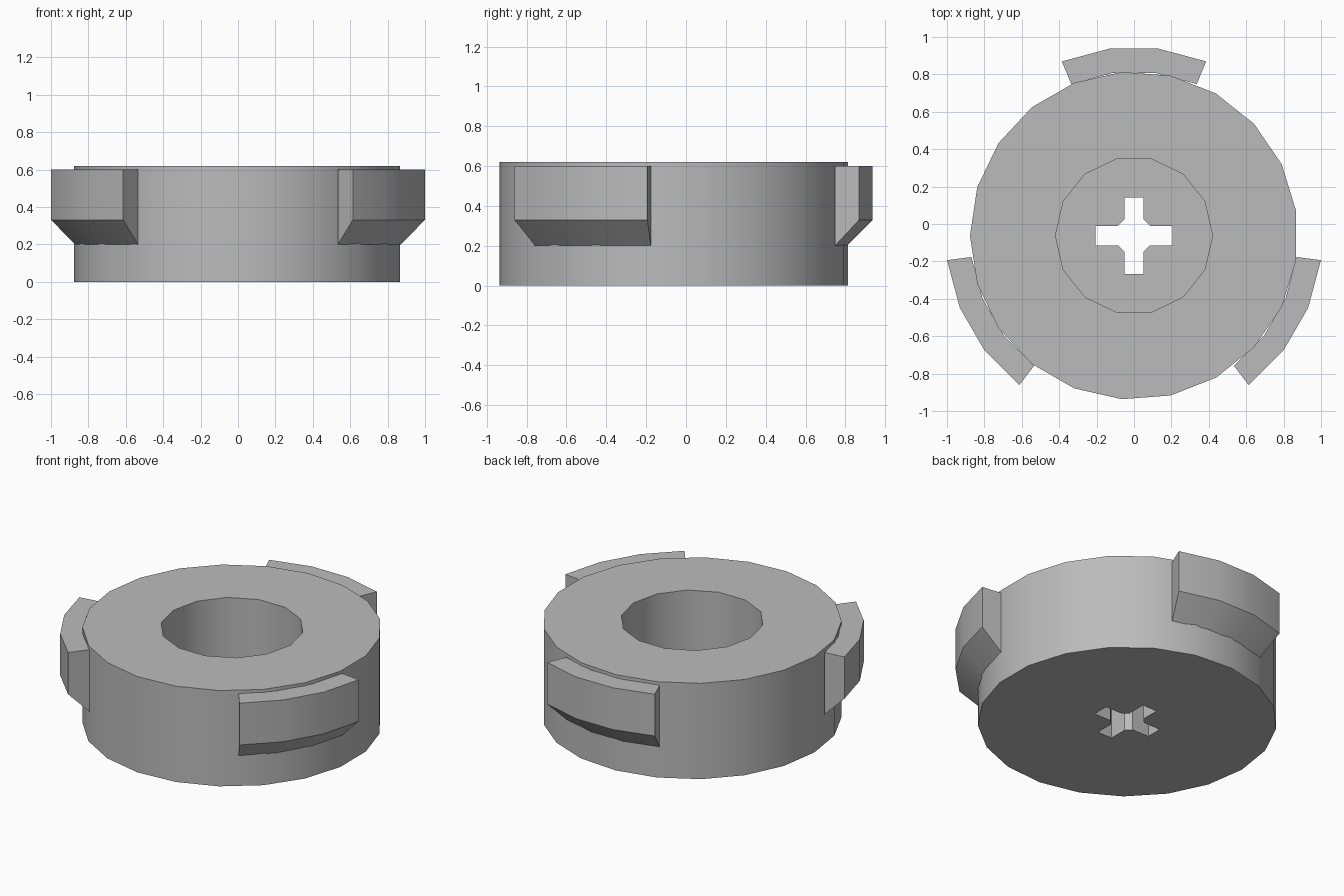
import bpy
import bmesh
from math import cos, sin, radians, pi

cube = bpy.data.objects.get("Cube")
if cube:
    bpy.data.objects.remove(cube)

CENTRE_Y = -0.062
BODY_R, HEIGHT, FLOOR = 0.877, 0.62, 0.2

grey = bpy.data.materials.new("mid grey")
grey.use_nodes = True
grey.diffuse_color = (0.5, 0.5, 0.5, 1)
grey.node_tree.nodes["Principled BSDF"].inputs["Base Color"].default_value = grey.diffuse_color


def ring(sides, radius):
    """Regular polygon with one corner pointing to -x."""
    return [(radius * cos(pi + 2 * pi * i / sides), radius * sin(pi + 2 * pi * i / sides))
            for i in range(sides)]


def loft(name, sections):
    """Solid from matching closed sections of 3D points, capped at both ends."""
    bm = bmesh.new()
    loops = [[bm.verts.new(p) for p in s] for s in sections]
    n = len(loops[0])
    for a, b in zip(loops, loops[1:]):
        for i in range(n):
            j = (i + 1) % n
            bm.faces.new((a[i], a[j], b[j], b[i]))
    bm.faces.new(loops[0])
    bm.faces.new(loops[-1])
    bmesh.ops.recalc_face_normals(bm, faces=bm.faces)
    mesh = bpy.data.meshes.new(name)
    bm.to_mesh(mesh)
    bm.free()
    mesh.materials.append(grey)
    obj = bpy.data.objects.new(name, mesh)
    obj.location.y = CENTRE_Y
    bpy.context.collection.objects.link(obj)
    return obj


def prism(name, outline, z0, z1):
    return loft(name, [[(x, y, z) for x, y in outline] for z in (z0, z1)])


def select_only(obj):
    bpy.ops.object.select_all(action="DESELECT")
    obj.select_set(True)
    bpy.context.view_layer.objects.active = obj


def cut(obj, cutter):
    cutter.hide_render = True
    mod = obj.modifiers.new("cut", "BOOLEAN")
    mod.operation, mod.solver, mod.object = "DIFFERENCE", "EXACT", cutter
    select_only(obj)
    bpy.ops.object.modifier_apply(modifier=mod.name)
    bpy.data.objects.remove(cutter)


def smooth(obj):
    select_only(obj)
    bpy.ops.object.shade_smooth_by_angle(angle=radians(30))


# Drum with a round recess
body = prism("drum_body", ring(21, BODY_R), 0, HEIGHT)
cut(body, prism("recess_cutter", ring(14, 0.42), FLOOR, HEIGHT + 0.1))

# Cross-shaped axle hole with chamfered inner corners
quarter = [(0.205, -0.052), (0.205, 0.052), (0.085, 0.052), (0.052, 0.085)]
cross = []
for _ in range(4):
    cross += quarter
    quarter = [(-y, x) for x, y in quarter]
cut(body, prism("axle_cutter", cross, -0.1, FLOOR + 0.1))
smooth(body)

# Three curved lugs with sloping undersides
LUG_PROFILE = [(BODY_R, 0.2), (1.008, 0.33), (1.008, 0.6), (BODY_R, 0.6)]
for name, middle in (("back_lug", 90), ("right_lug", 210), ("left_lug", 330)):
    angles = [radians(middle + d) for d in (-22.5, -7.5, 7.5, 22.5)]
    smooth(loft(name, [[(r * cos(a), r * sin(a), z) for r, z in LUG_PROFILE] for a in angles]))
